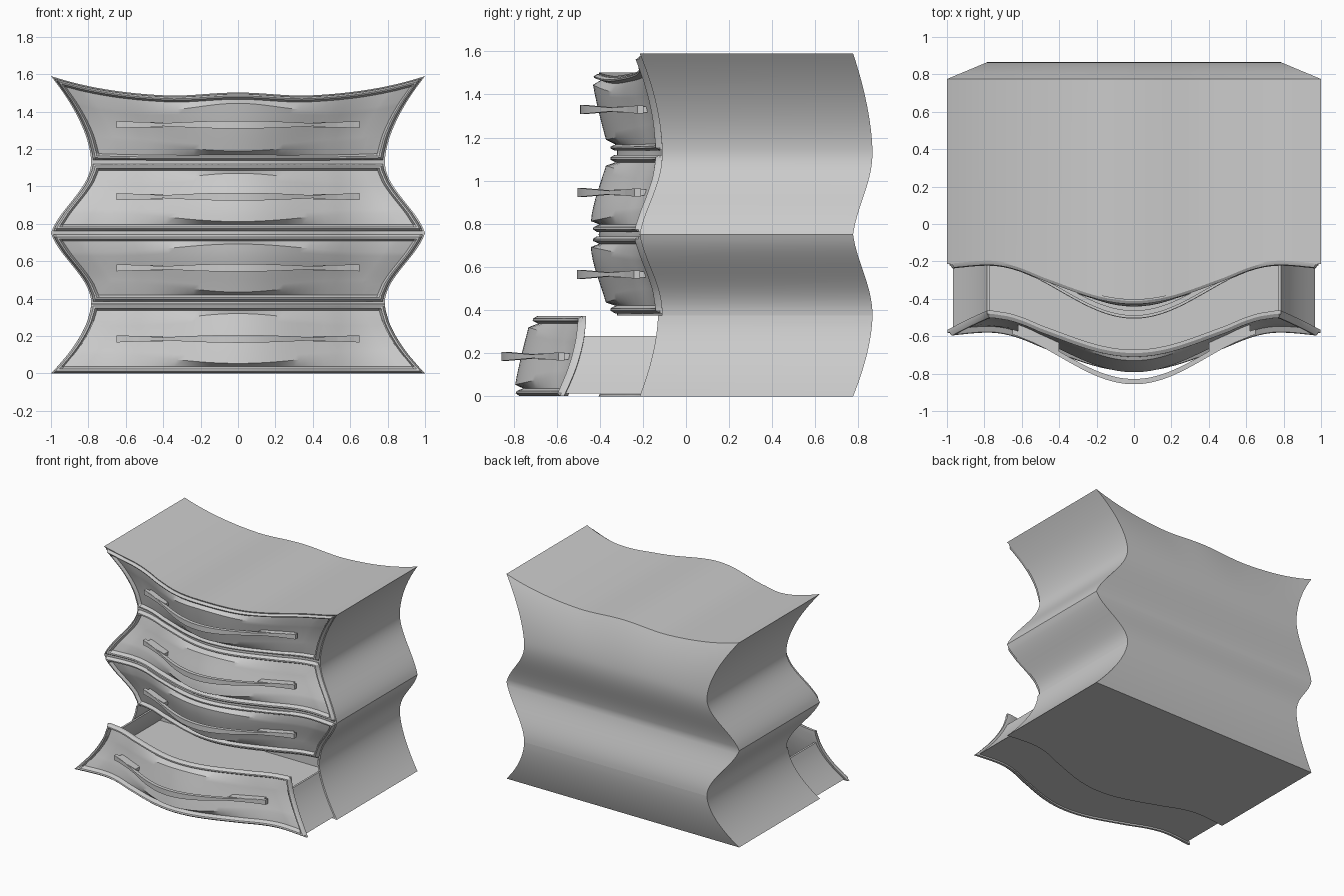
import bpy, bmesh
from math import cos, sin, pi

if "Cube" in bpy.data.objects:
    bpy.data.objects.remove(bpy.data.objects["Cube"])

grey = bpy.data.materials.new("plain grey")
grey.use_nodes = True
grey.diffuse_color = (0.6, 0.6, 0.6, 1)
grey.node_tree.nodes["Principled BSDF"].inputs["Base Color"].default_value = (0.6, 0.6, 0.6, 1)

WAIST, MID, UPPER, TOP = 0.375, 0.75, 1.13, 1.59
PULL = -0.36            # how far the bottom drawer is open


def span(a, b, n):
    return [a + (b - a) * i / n for i in range(n + 1)]


def bump(x, reach):
    return 0.5 + 0.5 * cos(pi * min(abs(x) / reach, 1))


# Shared wavy profiles of the cabinet
def flare(t):
    """0 at the two waists, 1 at the base, middle and top."""
    if t < WAIST:
        return ((WAIST - t) / WAIST) ** 1.7
    if t > UPPER:
        return ((t - UPPER) / (TOP - UPPER)) ** 1.7
    d = (t - WAIST) / (MID - WAIST) if t < MID else (UPPER - t) / (UPPER - MID)
    return (1 - cos(0.87 * pi * d)) / (1 - cos(0.87 * pi))


def width(t):
    return 0.785 + 0.215 * flare(t)


def edge(t):
    return -0.13 - 0.085 * flare(t)


def rear(t):
    return 0.865 - 0.09 * flare(t)


def height(x, t):
    """The uppermost tier is squashed under the sagging top."""
    if t <= UPPER:
        return t
    u = min(abs(x) / width(t), 1)
    top = 1.48 + 0.11 * u ** 3 + 0.022 * bump(u, 0.4)
    return UPPER + (t - UPPER) * (top - UPPER) / (TOP - UPPER)


def front(x, t, dy=0):
    """Point on the serpentine front."""
    dip = 0.02 * sin(pi * min(max((abs(x) - 0.5) / 0.5, 0), 1))
    return (x, edge(t) + dip - 0.19 * bump(x, 0.8) + dy, height(x, t))


def solid(name, us, ts, near, far, angle=30):
    """Closed body between two matching grids."""
    bm = bmesh.new()
    a = [[bm.verts.new(near(u, t)) for u in us] for t in ts]
    b = [[bm.verts.new(far(u, t)) for u in us] for t in ts]
    nu, nt = len(us) - 1, len(ts) - 1
    for g in (a, b):
        for j in range(nt):
            for i in range(nu):
                bm.faces.new((g[j][i], g[j][i + 1], g[j + 1][i + 1], g[j + 1][i]))
    for j in (0, nt):
        for i in range(nu):
            bm.faces.new((a[j][i], a[j][i + 1], b[j][i + 1], b[j][i]))
    for i in (0, nu):
        for j in range(nt):
            bm.faces.new((a[j][i], a[j + 1][i], b[j + 1][i], b[j][i]))
    bmesh.ops.recalc_face_normals(bm, faces=bm.faces[:])
    me = bpy.data.meshes.new(name)
    bm.to_mesh(me)
    bm.free()
    me.materials.append(grey)
    ob = bpy.data.objects.new(name, me)
    bpy.context.collection.objects.link(ob)
    bpy.ops.object.select_all(action='DESELECT')
    ob.select_set(True)
    bpy.context.view_layer.objects.active = ob
    bpy.ops.object.shade_smooth_by_angle(angle=angle * pi / 180)
    return ob


# Carcass: solid upper part, hollow bottom bay
across = span(-1, 1, 48)
low = span(0, WAIST, 12)
solid("cabinet_upper", across, span(WAIST, MID, 14)[:-1] + span(MID, TOP, 32),
      lambda u, t: front(u * width(t), t),
      lambda u, t: (u * width(t), rear(t), height(u * width(t), t)), 20)
solid("cabinet_floor", across, [0, 0.01],
      lambda u, t: front(u * width(t), t),
      lambda u, t: (u * width(t), rear(t), t))
solid("cabinet_back", across, low,
      lambda u, t: (u * width(t), rear(t) - 0.02, t),
      lambda u, t: (u * width(t), rear(t), t))
for s, side in ((1, "left"), (-1, "right")):
    solid("cabinet_side_" + side, [0, 1], low,
          lambda u, t: (s * width(t), edge(t) + u * (rear(t) - edge(t)), t),
          lambda u, t: (s * (width(t) - 0.012), edge(t) + u * (rear(t) - edge(t)), t))

# Drawer fronts: stepped rim, groove, sloping border and swelling centre band
RIM = [0, 0.012, 0.022, 0.035]
RELIEF = [-0.01, -0.03, -0.03, -0.005]


def nested(inner):
    """Rim steps on both ends of a list of inner fractions, as (step, fraction)."""
    steps = range(len(RIM))
    return [(i, -1) for i in steps] + [(4, f) for f in inner] + [(i, 1) for i in reversed(steps)]


def drawer_front(name, a, b, inset, back, shift):
    mid, h = (a + b) / 2, b - a

    def place(col, row):
        (i, f), (j, g) = col, row
        swell = bump(f * 0.85, 0.72)
        if j < 4:
            t = mid + g * (h / 2 - RIM[j])
        else:
            t = mid + g * h * (0.24 + 0.12 * swell)
        half = width(t) - inset
        x = f * (half - (RIM[i] if i < 4 else 0.11))
        k = min(i, j)
        dy = RELIEF[k] if k < 4 else -0.015 - 0.043 * swell * (1 - 0.25 * g * g)
        return x, t, dy

    def near(col, row):
        x, t, dy = place(col, row)
        return front(x, t, dy + shift)

    def far(col, row):
        x, t, _ = place(col, row)
        return front(x, t, back + shift)

    solid(name, nested(span(-1, 1, 40)), nested(span(-1, 1, 8)), near, far)


# Handles: a bowed flat bar with flared ends and two posts
def handle(name, z, shift):
    def bar(dy):
        def at(x, v):
            half = 0.008 + 0.013 * abs(cos(pi * x / 0.8))
            y = edge(z) - 0.055 - 0.285 * bump(x, 0.78) + dy + shift
            return (x, y, z + v * half)
        return at
    solid(name + "_bar", span(-0.65, 0.65, 52), [-1, 1], bar(0), bar(0.028))
    for s, side in ((1, "left"), (-1, "right")):
        def post(dy):
            return lambda x, v: (s * x, front(x, z, dy + shift)[1], z + v * 0.014)
        solid(name + "_post_" + side, [0.4, 0.5, 0.62], [-1, 1], post(-0.075), post(0))


TIERS = [("bottom", 0.002, 0.372, 0.185, PULL), ("lower", 0.385, 0.742, 0.565, 0),
         ("upper", 0.762, 1.12, 0.945, 0), ("top", 1.142, 1.58, 1.33, 0)]
for label, a, b, z, shift in TIERS:
    is_open = shift < 0
    drawer_front(label + "_drawer_front", a, b, 0 if is_open else 0.01,
                 0.008 if is_open else 0.03, shift)
    handle(label + "_handle", z, shift)

# Open drawer box
box = span(0.014, 0.28, 8)
for s, side in ((1, "left"), (-1, "right")):
    def wall(gap):
        def at(u, t):
            start = edge(t) + PULL
            return (s * (width(t) - gap), start + u * (0.4 - start), t)
        return at
    solid("drawer_box_side_" + side, [0, 1], box, wall(0.02), wall(0.035))
solid("drawer_box_floor", across, [0.012, 0.025],
      lambda u, t: front(u * (width(t) - 0.02), t, PULL),
      lambda u, t: (u * (width(t) - 0.02), 0.4, t))
solid("drawer_box_back", [-1, 1], box,
      lambda u, t: (u * (width(t) - 0.02), 0.385, t),
      lambda u, t: (u * (width(t) - 0.02), 0.4, t))
